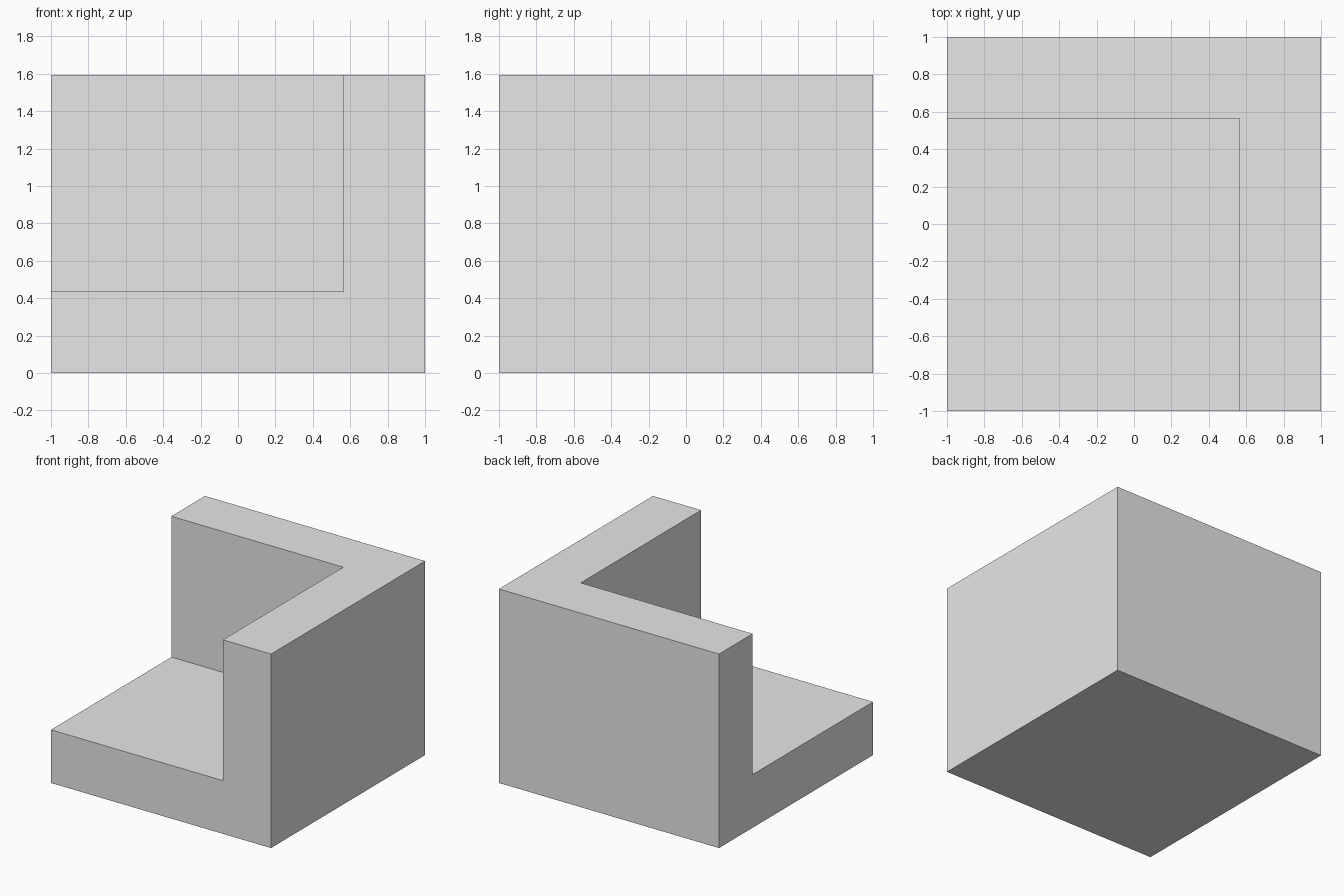
import bpy

old = bpy.data.objects.get("Cube")
if old:
    bpy.data.objects.remove(old, do_unlink=True)

# Single plain grey
grey = bpy.data.materials.new("light grey")
grey.use_nodes = True
colour = (0.8, 0.8, 0.8, 1)
grey.diffuse_color = colour
for node in grey.node_tree.nodes:
    if node.type == 'BSDF_PRINCIPLED':
        node.inputs["Base Color"].default_value = colour


def box(name, low, high):
    """Box between two opposite corners."""
    centre = [(a + b) / 2 for a, b in zip(low, high)]
    bpy.ops.mesh.primitive_cube_add(size=1, location=centre)
    obj = bpy.context.object
    obj.name = name
    obj.scale = [b - a for a, b in zip(low, high)]
    bpy.ops.object.transform_apply(location=True, rotation=False, scale=True)
    obj.data.materials.append(grey)
    return obj


# Corner block: floor and two walls left after hollowing out one corner
height, wall = 1.594, 0.437
block = box("corner_block", (-1, -1, 0), (1, 1, height))
cutter = box("hollow_cutter", (-1.5, -1.5, wall), (1 - wall, 1 - wall, 2))
cutter.hide_render = True

cut = block.modifiers.new("hollow", 'BOOLEAN')
cut.operation = 'DIFFERENCE'
cut.solver = 'EXACT'
cut.object = cutter
bpy.ops.object.select_all(action='DESELECT')
block.select_set(True)
bpy.context.view_layer.objects.active = block
bpy.ops.object.modifier_apply(modifier=cut.name)
bpy.data.objects.remove(cutter, do_unlink=True)
